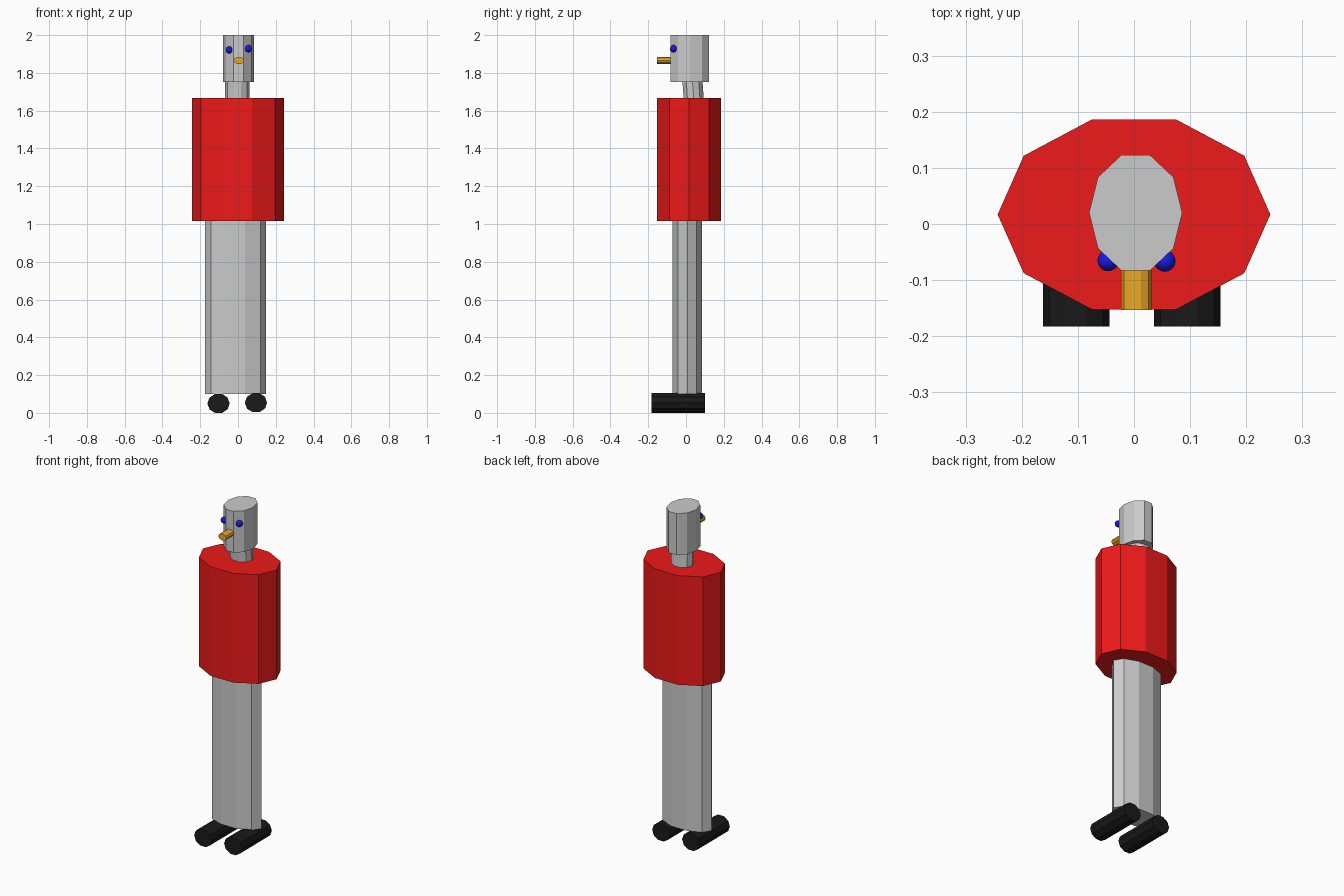
import bpy, bmesh
from math import cos, sin, pi

if "Cube" in bpy.data.objects:
    bpy.data.objects.remove(bpy.data.objects["Cube"])

def material(name, color):
    m = bpy.data.materials.new(name)
    m.diffuse_color = color
    m.use_nodes = True
    m.node_tree.nodes["Principled BSDF"].inputs["Base Color"].default_value = m.diffuse_color
    return m

RED = material("red", (0.86, 0.01, 0.01, 1))
BLACK = material("black", (0.01, 0.01, 0.01, 1))
ORANGE = material("orange", (0.85, 0.4, 0.02, 1))
BLUE = material("blue", (0.01, 0.01, 0.8, 1))

def finish(bm, name, mat):
    bmesh.ops.recalc_face_normals(bm, faces=bm.faces)
    me = bpy.data.meshes.new(name)
    bm.to_mesh(me)
    bm.free()
    ob = bpy.data.objects.new(name, me)
    bpy.context.collection.objects.link(ob)
    if mat:
        me.materials.append(mat)
    return ob

def prism(name, start, end, r1, r2, mat=None, along_y=False, n=10):
    """Elliptical n-sided prism between two centres, upright or along y."""
    bm = bmesh.new()
    rings = []
    for c in (start, end):
        ring = []
        for i in range(n):
            a, b = r1 * cos(2 * pi * i / n), r2 * sin(2 * pi * i / n)
            off = (a, 0, b) if along_y else (a, b, 0)
            ring.append(bm.verts.new([p + q for p, q in zip(c, off)]))
        rings.append(ring)
        bm.faces.new(ring)
    lo, hi = rings
    for i in range(n):
        j = (i + 1) % n
        bm.faces.new((lo[i], lo[j], hi[j], hi[i]))
    return finish(bm, name, mat)

def ball(name, center, r, mat):
    bm = bmesh.new()
    bmesh.ops.create_uvsphere(bm, u_segments=20, v_segments=12, radius=r)
    bmesh.ops.translate(bm, verts=bm.verts, vec=center)
    for f in bm.faces:
        f.smooth = True
    return finish(bm, name, mat)

# Body, bottom to top
prism("legs", (-0.013, 0.007, 0.1), (-0.013, 0.007, 1.02), 0.162, 0.082)
prism("torso", (0, 0.017, 1.015), (0, 0.017, 1.668), 0.243, 0.178, RED)
prism("neck", (-0.004, 0.041, 1.66), (-0.004, 0.034, 1.76), 0.065, 0.056)
prism("head", (0.003, 0.02, 1.753), (0.003, 0.02, 2.0), 0.083, 0.108)

# Shoes
for side, x, z in (("left", -0.103, 0.05), ("right", 0.095, 0.054)):
    prism(side + "_shoe", (x, -0.183, z), (x, 0.1, z), 0.059, 0.053, BLACK, True)

# Face
prism("nose", (0.004, -0.153, 1.866), (0.004, -0.07, 1.866), 0.027, 0.02, ORANGE, True)
ball("left_eye", (-0.046, -0.065, 1.922), 0.019, BLUE)
ball("right_eye", (0.055, -0.066, 1.928), 0.019, BLUE)
